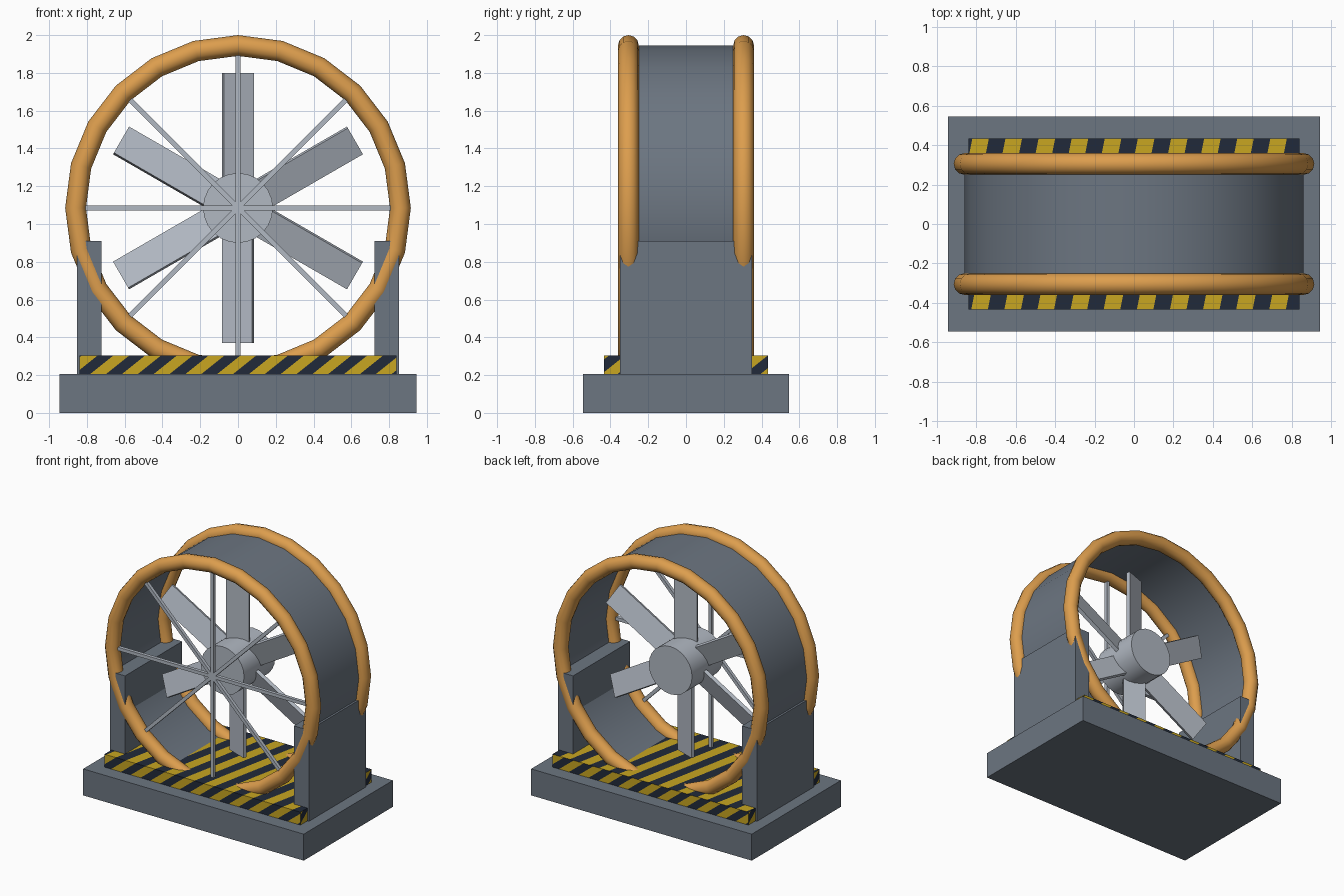
import bpy, bmesh, math
from mathutils import Vector, Matrix

cube = bpy.data.objects.get("Cube")
if cube:
    bpy.data.objects.remove(cube, do_unlink=True)


def material(name, r, g, b):
    m = bpy.data.materials.new(name)
    m.use_nodes = True
    m.diffuse_color = (r, g, b, 1)
    bsdf = next(n for n in m.node_tree.nodes if n.type == 'BSDF_PRINCIPLED')
    bsdf.inputs["Base Color"].default_value = (r, g, b, 1)
    return m


GREY = material("steel grey", .15, .18, .22)
ORANGE = material("orange", .72, .34, .075)
YELLOW = material("hazard yellow", .58, .38, .015)
NAVY = material("dark navy", .015, .023, .042)
LIGHT = material("light metal", .44, .48, .54)

AXIS_Z = 1.085      # height of the fan axis
RIM_R = 0.86        # radius of duct and rims
RIM_Y = 0.305       # rim distance from the centre
ALONG_Y = Matrix.Rotation(math.pi / 2, 4, 'X')


def finish(bm, name, *mats):
    mesh = bpy.data.meshes.new(name)
    bm.to_mesh(mesh)
    bm.free()
    obj = bpy.data.objects.new(name, mesh)
    bpy.context.collection.objects.link(obj)
    for m in mats:
        mesh.materials.append(m)
    return obj


def smooth(obj):
    bpy.ops.object.select_all(action='DESELECT')
    obj.select_set(True)
    bpy.context.view_layer.objects.active = obj
    bpy.ops.object.shade_smooth_by_angle(angle=math.radians(40))


def add_box(bm, size, matrix=Matrix()):
    bmesh.ops.create_cube(bm, size=1, matrix=matrix @ Matrix.Diagonal((*size, 1)))


def box(name, size, centre, mat):
    bm = bmesh.new()
    add_box(bm, size, Matrix.Translation(centre))
    return finish(bm, name, mat)


def cylinder(name, radius, depth, mat, caps):
    bm = bmesh.new()
    bmesh.ops.create_cone(bm, cap_ends=caps, segments=24, radius1=radius, radius2=radius,
                          depth=depth, matrix=Matrix.Translation((0, 0, AXIS_Z)) @ ALONG_Y)
    smooth(finish(bm, name, mat))


# Base and side supports
box("base", (1.89, 1.09, .205), (0, 0, .1025), GREY)
for side, label in ((1, "left"), (-1, "right")):
    box(label + "_support", (.13, .7, .705), (side * .788, 0, .5575), GREY)

# Striped platform: each face is sliced on its own slant and coloured alternately
TOP = .305
STRIPE = .084
bm = bmesh.new()
add_box(bm, (1.68, .87, .1), Matrix.Translation((0, 0, TOP - .05)))
bmesh.ops.split_edges(bm, edges=bm.edges[:])
for face in bm.faces[:]:
    n = face.normal.copy()
    if abs(n.z) > .5:
        slant, phase = Vector((1, -.2, 0)), .907
    else:
        slant, phase = Vector((0, 0, 1)).cross(n) - Vector((0, 0, 1.25)), .826
    origin = Vector((0, 0, TOP))
    geom = [face, *face.edges, *face.verts]
    for i in range(-14, 15):
        offset = i * STRIPE - phase + 10 * STRIPE
        point = origin + slant * (offset / slant.length_squared)
        geom = bmesh.ops.bisect_plane(bm, geom=geom, plane_co=point, plane_no=slant,
                                      dist=1e-5)["geom"]
    for f in geom:
        if isinstance(f, bmesh.types.BMFace):
            d = (f.calc_center_median() - origin).dot(slant)
            f.material_index = math.floor((d + phase) / STRIPE) % 2
finish(bm, "striped_platform", YELLOW, NAVY)

# Duct with a round rim at each end
cylinder("duct", RIM_R, 2 * RIM_Y, GREY, False)
for y, label in ((-RIM_Y, "front"), (RIM_Y, "back")):
    bpy.ops.mesh.primitive_torus_add(major_radius=RIM_R, minor_radius=.055, major_segments=24,
                                     minor_segments=12, location=(0, y, AXIS_Z),
                                     rotation=(math.pi / 2, 0, 0))
    rim = bpy.context.object
    rim.name = label + "_rim"
    rim.data.materials.append(ORANGE)
    smooth(rim)

# Hub and pitched blades
cylinder("hub", .185, .38, LIGHT, True)
bm = bmesh.new()
for i in range(6):
    m = (Matrix.Translation((0, 0, AXIS_Z)) @ Matrix.Rotation(i * math.pi / 3, 4, 'Y')
         @ Matrix.Translation((0, 0, .415)) @ Matrix.Rotation(math.radians(20), 4, 'Z'))
    add_box(bm, (.17, .028, .6), m)
finish(bm, "fan_blades", LIGHT)

# Front guard spokes, each bar crossing the whole rim
bm = bmesh.new()
for i in range(4):
    m = (Matrix.Translation((0, -RIM_Y, AXIS_Z)) @ Matrix.Rotation(i * math.pi / 4, 4, 'Y'))
    add_box(bm, (.026, .026, 1.66), m)
finish(bm, "guard_spokes", LIGHT)
